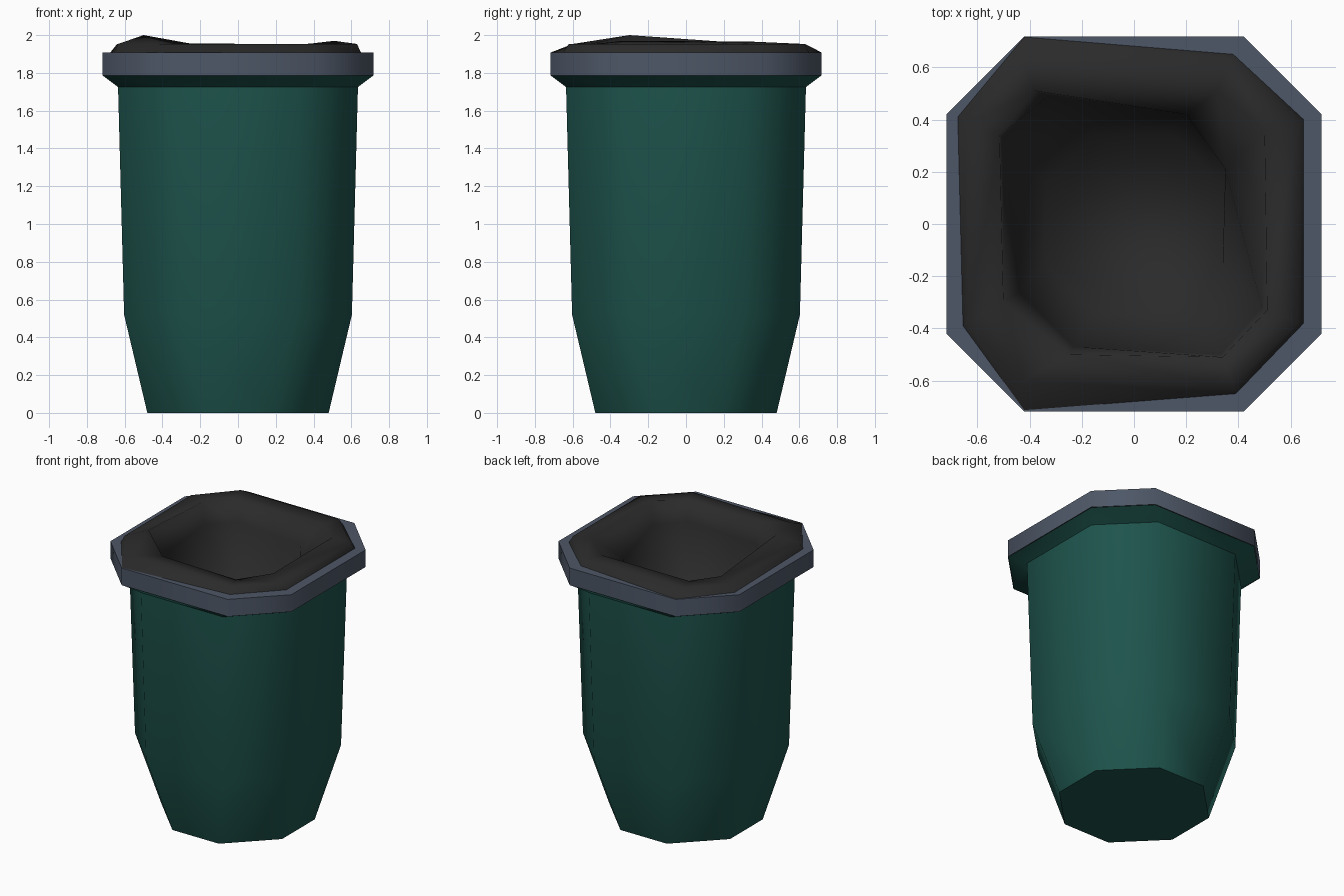
import bpy, bmesh, math

if "Cube" in bpy.data.objects:
    bpy.data.objects.remove(bpy.data.objects["Cube"])

def mat(name, rgb):
    m = bpy.data.materials.new(name)
    m.diffuse_color = (*rgb, 1)
    m.use_nodes = True
    m.node_tree.nodes["Principled BSDF"].inputs["Base Color"].default_value = m.diffuse_color
    return m

GREEN = mat("dark green", (0.013, 0.088, 0.073))
SLATE = mat("slate grey", (0.076, 0.096, 0.136))
BLACK = mat("bag black", (0.023, 0.023, 0.023))

def octagon(h, z, k=0.587):
    """Square of half width h with cut corners, clockwise from the back left."""
    c = h * k
    return [(-c, h, z), (c, h, z), (h, c, z), (h, -c, z),
            (c, -h, z), (-c, -h, z), (-h, -c, z), (-h, c, z)]

def loft(name, rings, material, smooth_angle, cap_first=False, cap_last=False, closed=False):
    """Skin a list of rings; listed from the outside bottom up and then inwards."""
    bm = bmesh.new()
    vs = [[bm.verts.new(p) for p in r] for r in rings]
    pairs = list(zip(vs, vs[1:]))
    if closed:
        pairs.append((vs[-1], vs[0]))
    for a, b in pairs:
        n = len(a)
        for i in range(n):
            j = (i + 1) % n
            bm.faces.new((a[i], b[i], b[j], a[j]))
    if cap_first:
        bm.faces.new(vs[0])
    if cap_last:
        bm.faces.new(vs[-1][::-1])
    me = bpy.data.meshes.new(name)
    bm.to_mesh(me)
    bm.free()
    me.materials.append(material)
    ob = bpy.data.objects.new(name, me)
    bpy.context.collection.objects.link(ob)
    bpy.ops.object.select_all(action='DESELECT')
    ob.select_set(True)
    bpy.context.view_layer.objects.active = ob
    bpy.ops.object.shade_smooth_by_angle(angle=math.radians(smooth_angle))
    return ob

# Bin body: tapered octagonal foot, tall wall, flare under the rim (hidden inside is left open)
loft("bin_body", [octagon(h, z, k) for h, z, k in
     ((0.48, 0, 0.385), (0.603, 0.52, 0.51), (0.635, 1.725, 0.515), (0.715, 1.785, 0.587))],
     GREEN, 48, cap_first=True)

# Rim band
loft("rim", [octagon(h, z) for h, z in
     ((0.718, 1.785), (0.718, 1.908), (0.60, 1.908))],
     SLATE, 48)

# Liner bag: folded over the rim, with an uneven crest and a hollow inside
outer = [(-.42, .716), (.38, .65), (.65, .40), (.65, -.38),
         (.39, -.65), (-.42, -.713), (-.655, -.39), (-.675, .41)]
shoulder = [(-.42, .63), (.36, .63), (.63, .38), (.63, -.38),
            (.38, -.62), (-.42, -.60), (-.635, -.38), (-.64, .38)]
crest = [(-.38, .51, 1.95), (.32, .51, 1.95), (.50, .36, 1.965), (.51, -.33, 1.97),
         (.34, -.51, 1.95), (-.25, -.50, 1.955), (-.50, -.30, 2.0), (-.515, .34, 1.955)]
throat = [(-.33, .49), (.20, .42), (.35, .21), (.49, -.32),
          (.33, -.50), (-.23, -.47), (-.44, -.26), (-.50, .33)]
loft("liner_bag",
     [[(x, y, 1.909) for x, y in outer],
      [(x, y, 1.953) for x, y in shoulder],
      crest,
      [(x, y, 1.80) for x, y in throat],
      octagon(0.34, 1.28, 0.45)],
     BLACK, 100, cap_last=True)
